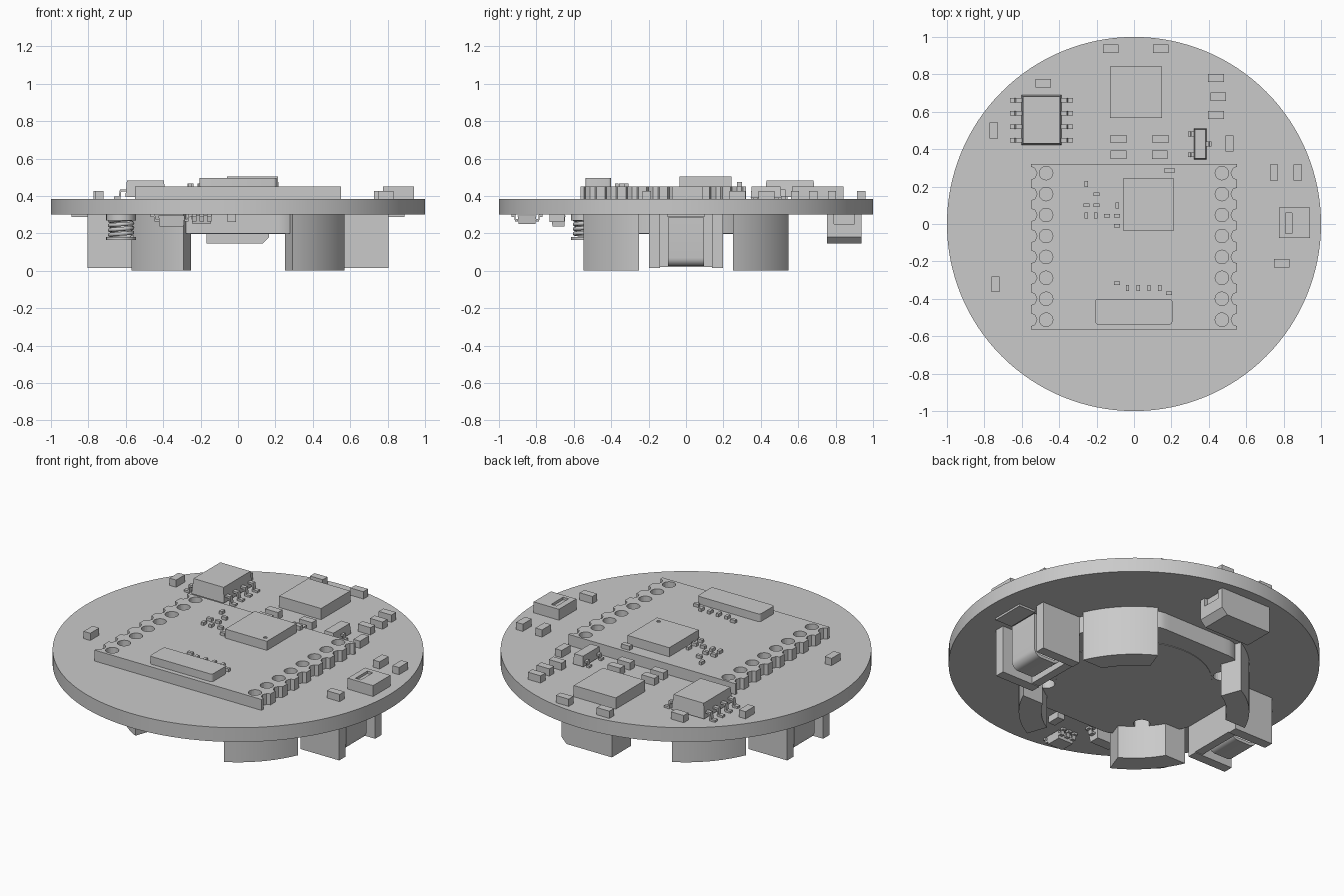
import bpy, bmesh, math
from math import sin, cos, pi, radians
from mathutils import Matrix

if "Cube" in bpy.data.objects:
    bpy.data.objects.remove(bpy.data.objects["Cube"], do_unlink=True)

grey = bpy.data.materials.new("plain_grey")
grey.use_nodes = True
tone = (0.59, 0.59, 0.59, 1)
grey.diffuse_color = tone
grey.node_tree.nodes["Principled BSDF"].inputs["Base Color"].default_value = tone


def finish(name, bm, smooth=False):
    bmesh.ops.recalc_face_normals(bm, faces=bm.faces[:])
    mesh = bpy.data.meshes.new(name)
    bm.to_mesh(mesh)
    bm.free()
    mesh.materials.append(grey)
    ob = bpy.data.objects.new(name, mesh)
    bpy.context.collection.objects.link(ob)
    if smooth:
        bpy.ops.object.select_all(action='DESELECT')
        ob.select_set(True)
        bpy.context.view_layer.objects.active = ob
        bpy.ops.object.shade_smooth_by_angle(angle=radians(30))
    return ob


def add_box(bm, x0, x1, y0, y1, z0, z1):
    m = Matrix.Translation(((x0 + x1) / 2, (y0 + y1) / 2, (z0 + z1) / 2))
    bmesh.ops.create_cube(bm, size=1, matrix=m @ Matrix.Diagonal((x1 - x0, y1 - y0, z1 - z0, 1)))


def add_cyl(bm, x, y, r, z0, z1, n=24):
    bmesh.ops.create_cone(bm, cap_ends=True, segments=n, radius1=r, radius2=r, depth=z1 - z0,
                          matrix=Matrix.Translation((x, y, (z0 + z1) / 2)))


def add_prism(bm, start, offset):
    """Extrude a closed 3D outline along an offset."""
    face = bm.faces.new([bm.verts.new(p) for p in start])
    out = bmesh.ops.extrude_face_region(bm, geom=[face])
    bmesh.ops.translate(bm, vec=offset, verts=[v for v in out["geom"] if isinstance(v, bmesh.types.BMVert)])


def boxes(name, items):
    bm = bmesh.new()
    for b in items:
        add_box(bm, *b)
    return finish(name, bm)


def cut(ob, cutter):
    mod = ob.modifiers.new("cut", 'BOOLEAN')
    mod.operation = 'DIFFERENCE'
    mod.solver = 'EXACT'
    mod.object = cutter
    cutter.hide_render = True
    cutter.hide_viewport = True
    cutter.display_type = 'WIRE'


def arc(r, a0, a1, n=16):
    return [(r * cos(radians(a0 + (a1 - a0) * i / n)), r * sin(radians(a0 + (a1 - a0) * i / n)))
            for i in range(n + 1)]


# Round circuit board
TOP = 0.385
bm = bmesh.new()
add_cyl(bm, 0, 0, 1, 0.3, TOP, 128)
finish("round_board", bm, True)

# Radio module with holes and notched sides
MOD = 0.45
module = boxes("radio_module", [(-0.55, 0.55, -0.565, 0.32, TOP, MOD)])
bm = bmesh.new()
for i in range(8):
    y = 0.272 - 0.112 * i
    for s in (-1, 1):
        add_cyl(bm, s * 0.47, y, 0.036, TOP + 0.004, 0.6)
        add_cyl(bm, s * 0.555, y, 0.036, 0.3, 0.6, 8)
cut(module, finish("module_hole_cutter", bm))

# Chips on the module
chip = boxes("module_chip", [(-0.06, 0.215, -0.035, 0.243, MOD, 0.504)])
bm = bmesh.new()
add_cyl(bm, 0.18, 0, 0.011, 0.498, 0.6, 16)
cut(chip, finish("pin_mark_cutter", bm))
bm = bmesh.new()
add_box(bm, -0.207, 0.205, -0.537, -0.4, MOD, 0.496)
upright_edges = [e for e in bm.edges if abs(e.verts[0].co.z - e.verts[1].co.z) > 0.01]
bmesh.ops.bevel(bm, geom=upright_edges, offset=0.015, segments=4, profile=0.5, affect='EDGES')
finish("crystal_can", bm, True)

# Tiny parts on the module
upright = [(-0.255, 0.215), (-0.255, 0.045), (-0.205, 0.045), (-0.09, 0.1),
           (-0.035, -0.342), (0.022, -0.342), (0.08, -0.342), (0.137, -0.342)]
flat = [(-0.2, 0.16), (-0.255, 0.1), (-0.2, 0.1), (-0.145, 0.045),
        (-0.09, 0.045), (-0.09, -0.01), (-0.09, -0.317), (0.188, -0.37)]
tiny = [(x - 0.009, x + 0.009, y - 0.016, y + 0.016, MOD, 0.468) for x, y in upright]
tiny += [(x - 0.016, x + 0.016, y - 0.009, y + 0.009, MOD, 0.468) for x, y in flat]
tiny.append((0.162, 0.217, 0.273, 0.3, MOD, 0.475))
boxes("module_passives", tiny)

# Small resistors and capacitors around the board
across = [(-0.125, 0.937), (0.143, 0.937), (0.438, 0.78), (0.45, 0.68), (0.438, 0.583),
          (-0.083, 0.455), (0.142, 0.455), (-0.083, 0.37), (0.137, 0.37),
          (-0.485, 0.752), (0.79, -0.21)]
along = [(-0.75, 0.5), (-0.74, -0.322), (0.51, 0.43), (0.748, 0.275), (0.875, 0.275)]
items = [(x - 0.042, x + 0.042, y - 0.022, y + 0.022, TOP, 0.428) for x, y in across]
items += [(x - 0.022, x + 0.022, y - 0.042, y + 0.042, TOP, 0.428) for x, y in along]
boxes("board_passives", items)

# Flat square chip
boxes("square_chip", [(-0.127, 0.15, 0.567, 0.842, TOP, 0.452)])


# Chips with bent legs
def leg(bm, x, y, side, length, high, w, base=TOP, up=1, swap=False):
    """Gull-wing leg leaving a body edge; swap makes it run along y."""
    shape = [(0, high), (0.5, high), (0.6, 0.012), (1, 0.012), (1, 0), (0.45, 0), (0.38, high - 0.012), (0, high - 0.012)]
    if swap:
        add_prism(bm, [(x - w, y + side * u * length, base + up * h) for u, h in shape], (2 * w, 0, 0))
    else:
        add_prism(bm, [(x + side * u * length, y - w, base + up * h) for u, h in shape], (0, 2 * w, 0))


def tapered_body(bm, x0, x1, y0, y1, z0, z1, inset=0.008):
    n = len(bm.verts)
    add_box(bm, x0, x1, y0, y1, z0, z1)
    bm.verts.ensure_lookup_table()
    for v in bm.verts[n:]:
        if abs(v.co.z - z1) < 1e-5:
            v.co.x += inset if v.co.x < (x0 + x1) / 2 else -inset
            v.co.y += inset if v.co.y < (y0 + y1) / 2 else -inset


bm = bmesh.new()
tapered_body(bm, -0.602, -0.388, 0.422, 0.69, 0.395, 0.484)
for i in range(4):
    y = 0.662 - i * 0.071
    leg(bm, -0.60, y, -1, 0.063, 0.05, 0.012)
    leg(bm, -0.39, y, 1, 0.063, 0.05, 0.012)
finish("eight_leg_chip", bm)

bm = bmesh.new()
tapered_body(bm, 0.32, 0.388, 0.346, 0.51, 0.39, 0.45, 0.005)
leg(bm, 0.385, 0.428, 1, 0.03, 0.035, 0.013)
for y in (0.37, 0.482):
    leg(bm, 0.322, y, -1, 0.032, 0.035, 0.013)
finish("three_leg_transistor", bm)

# Sensor with a shallow slot in its lid
sensor = boxes("sensor_box", [(0.775, 0.942, -0.075, 0.088, TOP, 0.45)])
cut(sensor, boxes("sensor_slot_cutter", [(0.81, 0.846, -0.052, 0.06, 0.435, 0.6)]))

# Coin cell holder: solid base with flat front and back, and a pocket at each corner
bm = bmesh.new()
rim = arc(0.585, 0, 360, 96)[:-1]
add_prism(bm, [(x, max(-0.53, min(0.53, y)), 0.2) for x, y in rim], (0, 0, 0.1))
base = finish("holder_base", bm, True)
bm = bmesh.new()
for sx in (-1, 1):
    for sy in (-1, 1):
        add_cyl(bm, sx * 0.335, sy * 0.335, 0.045, 0.1, 0.28)
cut(base, finish("holder_pocket_cutter", bm))
bm = bmesh.new()
add_cyl(bm, 0, 0, 0.42, 0.197, 0.21, 64)
finish("holder_floor", bm, True)

# Four tall corner walls
bm = bmesh.new()
for sx in (-1, 1):
    for sy in (-1, 1):
        wall = arc(0.622, 23.7, 62) + arc(0.5, 60, 30)
        add_prism(bm, [(sx * x, sy * y, 0.003) for x, y in wall], (0, 0, 0.297))
finish("holder_corner_walls", bm, True)

# Contact housings on both sides, with a bent metal strip in each
for side, label in ((1, "left"), (-1, "right")):
    items = []
    for x0, x1, y0, y1, z0 in ((0.55, 0.805, 0.14, 0.198, 0.015), (0.55, 0.805, -0.198, -0.14, 0.015),
                               (0.55, 0.6, -0.14, 0.14, 0.02), (0.78, 0.89, -0.1, 0.1, 0.288)):
        items.append((min(side * x0, side * x1), max(side * x0, side * x1), y0, y1, z0, 0.3))
    boxes(label + "_contact_housing", items)

    # U-shaped strip with tight bottom corners
    outer = [(0.65 + x, 0.07 + z) for x, z in arc(0.045, 180, 270, 6)]
    outer += [(0.735 + x, 0.07 + z) for x, z in arc(0.045, 270, 360, 6)]
    inner = [(0.735 + x, 0.07 + z) for x, z in arc(0.027, 360, 270, 6)]
    inner += [(0.65 + x, 0.07 + z) for x, z in arc(0.027, 270, 180, 6)]
    strip = [(0.605, 0.285)] + outer + [(0.78, 0.285), (0.762, 0.285)] + inner + [(0.623, 0.285)]
    bm = bmesh.new()
    add_prism(bm, [(side * x, -0.095, z) for x, z in strip], (0, 0.19, 0))
    finish(label + "_contact_strip", bm, True)

# Plug socket under the back edge
bm = bmesh.new()
side_view = [(-0.168, 0.145), (0.13, 0.145), (0.165, 0.18), (0.165, 0.3), (-0.168, 0.3)]
add_prism(bm, [(x, 0.755, z) for x, z in side_view], (0, 0.182, 0))
socket = finish("plug_socket", bm)
cut(socket, boxes("socket_notch_cutter", [(0.145, 0.3, 0.79, 0.9, 0.25, 0.31)]))

# Small legged chips under the front edge
bm = bmesh.new()
tapered_body(bm, -0.425, -0.285, -0.72, -0.645, 0.295, 0.237, 0.006)
tapered_body(bm, -0.25, -0.14, -0.9, -0.8, 0.295, 0.25, 0.006)
for s in (-1, 1):
    leg(bm, -0.355 + s * 0.068, -0.682, s, 0.045, 0.035, 0.015, 0.3, -1)
    for x in (-0.235, -0.195, -0.155):
        leg(bm, x, -0.85 + s * 0.047, s, 0.035, 0.035, 0.012, 0.3, -1, True)
add_box(bm, -0.055, -0.01, -0.73, -0.65, 0.26, 0.3)
finish("underside_chips", bm)

# Spring contact
SX, SY = -0.625, -0.535
curve = bpy.data.curves.new("spring_coil", 'CURVE')
curve.dimensions = '3D'
curve.bevel_depth = 0.011
curve.bevel_resolution = 2
curve.use_fill_caps = True
line = curve.splines.new('POLY')
steps, turns = 100, 4
line.points.add(steps)
for i, p in enumerate(line.points):
    t = i / steps
    a = t * turns * 2 * pi
    p.co = (SX + 0.06 * cos(a), SY + 0.06 * sin(a), 0.18 + 0.1 * t, 1)
curve.materials.append(grey)
coil = bpy.data.objects.new("spring_coil", curve)
bpy.context.collection.objects.link(coil)
bm = bmesh.new()
add_cyl(bm, SX, SY, 0.08, 0.165, 0.18)
add_cyl(bm, SX, SY, 0.08, 0.27, 0.3)
finish("spring_end_plates", bm, True)
